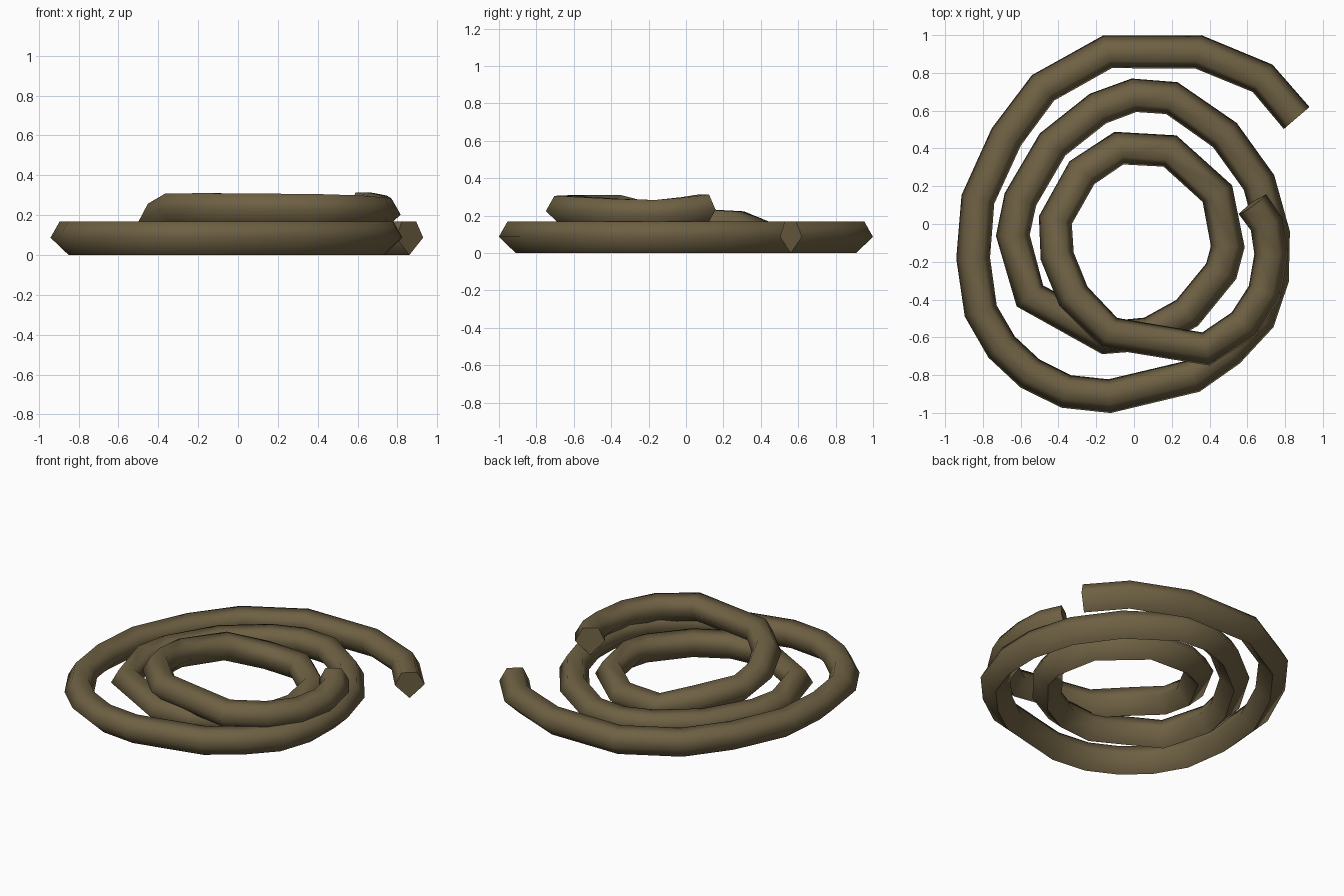
import bpy, bmesh, math
from mathutils import Vector

if "Cube" in bpy.data.objects:
    bpy.data.objects.remove(bpy.data.objects["Cube"])

# Rope material
mat = bpy.data.materials.new("dull brown rope")
mat.diffuse_color = (0.155, 0.117, 0.056, 1)
mat.use_nodes = True
mat.node_tree.nodes["Principled BSDF"].inputs["Base Color"].default_value = mat.diffuse_color

# Five-sided section (outward, up): flat on top, ridge underneath
PROFILE = [(0.091, 0.003), (0.045, 0.084), (-0.05, 0.084), (-0.088, 0.003), (0.0, -0.084)]
SIDES = len(PROFILE)

# Lower layer centreline: outer end, two turns inward
low = [(0.86, 0.56), (0.68, 0.77), (0.34, 0.91), (-0.14, 0.91), (-0.48, 0.72),
       (-0.675, 0.46), (-0.825, 0.13), (-0.85, -0.18), (-0.81, -0.46), (-0.70, -0.65),
       (-0.55, -0.79), (-0.36, -0.885), (-0.13, -0.91), (0.31, -0.805), (0.50, -0.67),
       (0.66, -0.50), (0.73, -0.29), (0.735, -0.05), (0.66, 0.22), (0.48, 0.47),
       (0.20, 0.665), (0.0, 0.68), (-0.19, 0.61), (-0.43, 0.42), (-0.60, 0.13),
       (-0.64, -0.06), (-0.55, -0.38), (-0.15, -0.60), (0.08, -0.58), (0.28, -0.47),
       (0.46, -0.25), (0.495, -0.12), (0.44, 0.16), (0.19, 0.385), (-0.08, 0.40)]
# Last turn climbs on top of the coil and ends over the right side
high = [(-0.275, 0.27, 0.14), (-0.415, 0.02, 0.155), (-0.405, -0.17, 0.175),
        (-0.32, -0.38, 0.226), (-0.13, -0.575, 0.226), (0.38, -0.66, 0.222),
        (0.58, -0.53, 0.215), (0.69, -0.36, 0.205), (0.725, -0.16, 0.20),
        (0.70, 0.0, 0.215), (0.625, 0.105, 0.23)]
path = [Vector((x, y, 0.084)) for x, y in low] + [Vector(p) for p in high]

# Sweep the section along the path with mitred joints
bm = bmesh.new()
rings = []
for i, p in enumerate(path):
    a = (p - path[i - 1]).normalized() if i else None
    b = (path[i + 1] - p).normalized() if i < len(path) - 1 else None
    t = ((a or b) + (b or a)).normalized()
    side = t.cross(Vector((0, 0, 1))).normalized()
    up = side.cross(t)
    rings.append([bm.verts.new(p + side * u + up * v) for u, v in PROFILE])
for r, s in zip(rings, rings[1:]):
    for k in range(SIDES):
        n = (k + 1) % SIDES
        bm.faces.new((r[k], r[n], s[n], s[k]))
# Flat cut ends
bm.faces.new(rings[0])
bm.faces.new(rings[-1])
bmesh.ops.recalc_face_normals(bm, faces=bm.faces[:])

mesh = bpy.data.meshes.new("coiled_rope")
bm.to_mesh(mesh)
bm.free()
mesh.materials.append(mat)
rope = bpy.data.objects.new("coiled_rope", mesh)
bpy.context.collection.objects.link(rope)

# Smooth along the rope, sharp at the cut ends
bpy.context.view_layer.objects.active = rope
rope.select_set(True)
bpy.ops.object.shade_smooth_by_angle(angle=math.radians(88))
